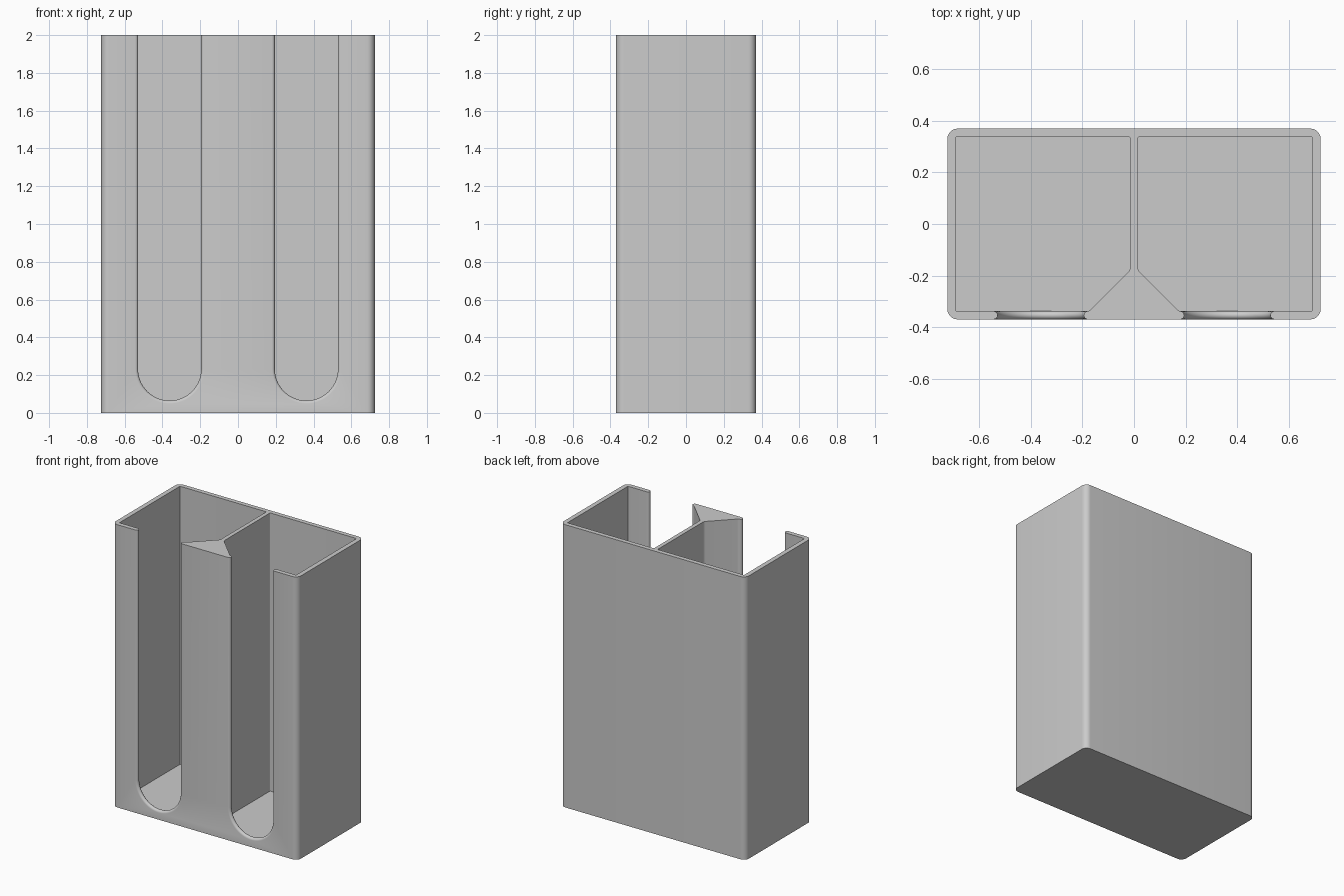
import bpy, bmesh, math

if "Cube" in bpy.data.objects:
    bpy.data.objects.remove(bpy.data.objects["Cube"])

W, D, H = 0.724, 0.37, 2.0      # half width, half depth, height
INNER_X, INNER_Y = 0.691, 0.338  # inside faces of the outer walls
FLOOR, RIB = 0.033, 0.0145       # floor thickness, half divider thickness
SLOT_X, SLOT_R, SLOT_Z = 0.362, 0.167, 0.232

grey = bpy.data.materials.new("grey plastic")
grey.diffuse_color = (0.6, 0.6, 0.6, 1)
grey.use_nodes = True
grey.node_tree.nodes["Principled BSDF"].inputs["Base Color"].default_value = grey.diffuse_color


def rounded(points, steps=8):
    """Round polygon corners; points are (x, y, radius)."""
    out = []
    n = len(points)
    for i, (x, y, r) in enumerate(points):
        if r == 0:
            out.append((x, y))
            continue
        dirs = []
        for j in (i - 1, (i + 1) % n):
            dx, dy = points[j][0] - x, points[j][1] - y
            l = math.hypot(dx, dy)
            dirs.append((dx / l, dy / l))
        (ax, ay), (bx, by) = dirs
        half = math.acos(ax * bx + ay * by) / 2
        t = r / math.tan(half)
        bl = math.hypot(ax + bx, ay + by)
        k = r / math.sin(half) / bl
        cx, cy = x + (ax + bx) * k, y + (ay + by) * k
        a0 = math.atan2(y + ay * t - cy, x + ax * t - cx)
        a1 = math.atan2(y + by * t - cy, x + bx * t - cx)
        da = (a1 - a0 + math.pi) % (2 * math.pi) - math.pi
        out += [(cx + r * math.cos(a0 + da * s / steps),
                 cy + r * math.sin(a0 + da * s / steps)) for s in range(steps + 1)]
    return out


def loft(name, rings):
    """Closed solid through rings of equal point count."""
    bm = bmesh.new()
    vs = [[bm.verts.new(p) for p in ring] for ring in rings]
    n = len(vs[0])
    for a, b in zip(vs, vs[1:]):
        for i in range(n):
            j = (i + 1) % n
            bm.faces.new((a[i], a[j], b[j], b[i]))
    bm.faces.new(vs[0])
    bm.faces.new(vs[-1])
    bmesh.ops.recalc_face_normals(bm, faces=bm.faces)
    me = bpy.data.meshes.new(name)
    bm.to_mesh(me)
    bm.free()
    me.materials.append(grey)
    ob = bpy.data.objects.new(name, me)
    bpy.context.collection.objects.link(ob)
    return ob


def prism(name, outline, z0, z1):
    return loft(name, [[(x, y, z) for x, y in outline] for z in (z0, z1)])


# Outer block with rounded upright corners
r = 0.04
holder = prism("holder", rounded([(-W, -D, r), (W, -D, r), (W, D, r), (-W, D, r)]), 0, H)

cutters = []
for side, s in (("left", -1), ("right", 1)):
    # Compartment: a wedge of solid plastic stays at the front of the divider
    outline = rounded([(s * INNER_X, -INNER_Y, 0), (s * INNER_X, INNER_Y, 0),
                       (s * RIB, INNER_Y, 0.006), (s * RIB, -0.178, 0.03),
                       (s * 0.174, -INNER_Y, 0.02)])
    cutters.append(prism(side + "_compartment_cutter", outline, FLOOR, H + 0.2))

    # Round-bottomed finger slot whose edges are fully rounded over the wall
    b = (D - INNER_Y) / 2
    profile = [(-D - 0.05, b)]
    for k in range(9):
        a = math.pi * (k / 8 - 0.5)
        profile.append((-D + b + b * math.sin(a), b * (1 - math.cos(a))))
    profile.append((-INNER_Y + 0.012, b))
    rings = []
    for y, grow in profile:
        R = SLOT_R + grow
        ring = [(s * SLOT_X + R, y, H + 0.2)]
        ring += [(s * SLOT_X + R * math.cos(t), y, SLOT_Z - R * math.sin(t))
                 for t in (math.pi * i / 32 for i in range(33))]
        ring.append((s * SLOT_X - R, y, H + 0.2))
        rings.append(ring)
    cutters.append(loft(side + "_slot_cutter", rings))

for c in cutters:
    c.hide_render = True
    m = holder.modifiers.new(c.name, "BOOLEAN")
    m.operation, m.solver, m.object = "DIFFERENCE", "EXACT", c

# Bake the cuts, then shade the curved corners smoothly
bpy.context.view_layer.objects.active = holder
holder.select_set(True)
for m in list(holder.modifiers):
    bpy.ops.object.modifier_apply(modifier=m.name)
for c in cutters:
    bpy.data.objects.remove(c)
bpy.ops.object.shade_smooth_by_angle(angle=math.radians(30))
